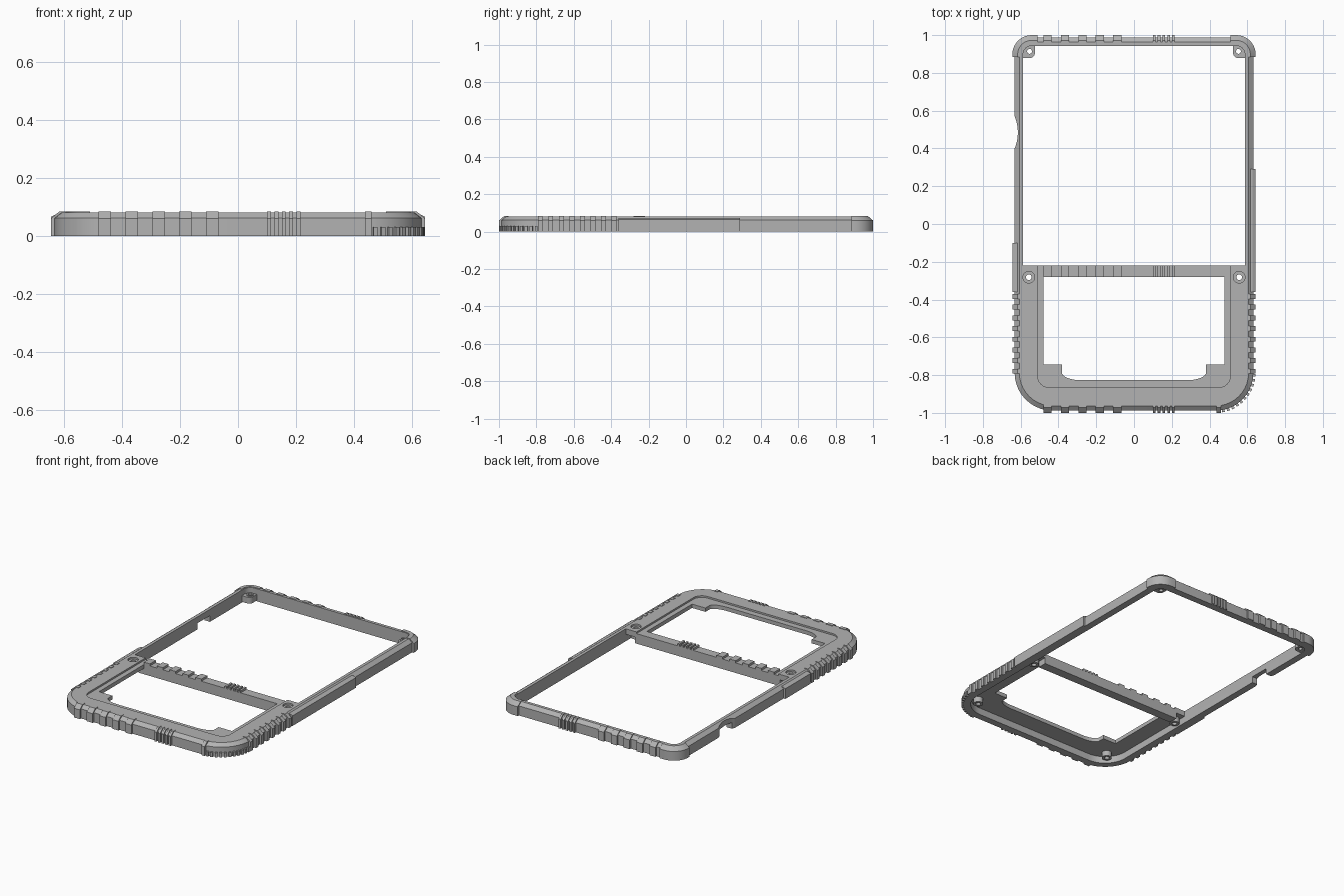
import bpy, bmesh
from math import sin, cos, pi, radians

old = bpy.data.objects.get("Cube")
if old:
    bpy.data.objects.remove(old)

grey = bpy.data.materials.new("plain grey")
grey.use_nodes = True
grey.diffuse_color = (0.45, 0.45, 0.45, 1)
grey.node_tree.nodes["Principled BSDF"].inputs["Base Color"].default_value = grey.diffuse_color
parts = []

HALF, END = 0.632, 0.988      # outer half width and half length
R_BACK, R_FRONT = 0.09, 0.2   # corner radii
TOP = 0.084


def add(name, mesh):
    mesh.materials.clear()
    mesh.materials.append(grey)
    obj = bpy.data.objects.new(name, mesh)
    bpy.context.collection.objects.link(obj)
    parts.append(obj)
    return obj


def sweep(name, path, profile, closed=False):
    """Sweep a section of (inset, z) pairs; path(inset) gives the plan points."""
    bm = bmesh.new()
    rows = [[bm.verts.new((x, y, z)) for x, y in path(d)] for d, z in profile]
    n, m = len(rows[0]), len(rows)
    for j in range(m):
        a, b = rows[j], rows[(j + 1) % m]
        for i in range(n if closed else n - 1):
            k = (i + 1) % n
            bm.faces.new((a[i], a[k], b[k], b[i]))
    if not closed:
        for i in (0, -1):
            bm.faces.new([r[i] for r in rows])
    bmesh.ops.recalc_face_normals(bm, faces=bm.faces)
    mesh = bpy.data.meshes.new(name)
    bm.to_mesh(mesh)
    bm.free()
    return add(name, mesh)


def plate(name, loops, z0, z1):
    """Flat plate from an outline and the holes in it."""
    curve = bpy.data.curves.new(name, "CURVE")
    curve.dimensions = "2D"
    curve.fill_mode = "BOTH"
    curve.extrude = (z1 - z0) / 2
    for pts in loops:
        s = curve.splines.new("POLY")
        s.points.add(len(pts) - 1)
        for p, (x, y) in zip(s.points, pts):
            p.co = (x, y, 0, 1)
        s.use_cyclic_u = True
    tmp = bpy.data.objects.new(name, curve)
    bpy.context.collection.objects.link(tmp)
    dg = bpy.context.evaluated_depsgraph_get()
    mesh = bpy.data.meshes.new_from_object(tmp.evaluated_get(dg))
    bpy.data.objects.remove(tmp)
    for v in mesh.vertices:
        v.co.z += (z0 + z1) / 2
    return add(name, mesh)


def arc(cx, cy, r, a0, a1, n=10):
    ang = [radians(a0 + (a1 - a0) * i / n) for i in range(n + 1)]
    return [(cx + r * cos(a), cy + r * sin(a)) for a in ang]


def circle(cx, cy, r):
    return arc(cx, cy, r, 0, 345, 23)


def mirror(pts):
    return pts + [(-x, y) for x, y in reversed(pts)]


def half_outline(d):
    bx, by = HALF - R_BACK, END - R_BACK
    fx, fy = HALF - R_FRONT, R_FRONT - END
    return arc(bx, by, R_BACK - d, 90, 0) + arc(fx, fy, R_FRONT - d, 0, -90)


def rect(d0, d1, z0, z1):
    return [(d0, z0), (d0, z1), (d1, z1), (d1, z0)]


WALL = [(0, 0), (0, 0.062), (0.025, 0.081), (0.045, 0.081), (0.045, 0)]
PAD = [(-0.012, 0), (-0.012, 0.06), (0.016, TOP), (0.04, TOP), (0.04, 0)]

# Outer wall running right round
wall = sweep("outer_wall", lambda d: mirror(half_outline(d)), WALL, True)

# Shallow thumb scoop and low slot in the right wall
cutters = [plate("scoop_cutter", [arc(-0.836, 0.485, 0.221, 0, 357, 119)], -0.1, 0.2),
           plate("slot_cutter", [[(-0.7, 0.42), (-0.5, 0.42), (-0.5, 0.55), (-0.7, 0.55)]],
                 -0.1, 0.04)]
for c in cutters:
    parts.remove(c)
    c.hide_render = True
    mod = wall.modifiers.new(c.name, "BOOLEAN")
    mod.operation = "DIFFERENCE"
    mod.solver = "EXACT"
    mod.object = c
dg = bpy.context.evaluated_depsgraph_get()
cut_mesh = bpy.data.meshes.new_from_object(wall.evaluated_get(dg))
wall.modifiers.clear()
wall.data = cut_mesh
for c in cutters:
    bpy.data.objects.remove(c)

# Back corner guards, side pads and side grip ribs
for s, side, pad_end in ((1, "left", 0.29), (-1, "right", -0.1)):
    def guard(d):
        pts = [(0.51, END - d)]
        pts += arc(HALF - R_BACK, END - R_BACK, R_BACK - d, 90, 0)
        return [(s * x, y) for x, y in pts + [(HALF - d, 0.885)]]

    def side_run(y0, y1):
        return lambda d: [(s * (HALF - d), y0), (s * (HALF - d), y1)]

    sweep(side + "_corner_guard", guard, PAD)
    sweep(side + "_pad", side_run(-0.36, pad_end),
          [(-0.012, 0), (-0.012, 0.066), (0.004, 0.074), (0.02, 0.074), (0.02, 0)])
    for i in range(8):
        y = -0.384 - 0.0565 * i
        sweep(side + "_grip_rib", side_run(y - 0.013, y + 0.013), PAD)

# Ribs along the front, back and crossbar
ribs = [(-0.48 + 0.0925 * i, -0.437 + 0.0925 * i) for i in range(5)]
ribs += [(0.1 + 0.0255 * i, 0.1135 + 0.0255 * i) for i in range(5)]


def cross_run(x0, x1, y, s=1):
    return lambda d: [(x0, y - s * d), (x1, y - s * d)]


for x0, x1 in ribs:
    sweep("back_rib", cross_run(x0, x1, END), PAD)
    sweep("front_rib", cross_run(x0, x1, -END, -1), PAD)
    sweep("crossbar_rib", cross_run(x0, x1, -0.22), rect(0, 0.06, 0.06, TOP))
sweep("front_end_rib", cross_run(0.437, 0.46, -END, -1), PAD)
sweep("crossbar", cross_run(-0.52, 0.52, -0.22), rect(0, 0.06, 0.005, 0.07))

# Fine teeth round the front left corner
for i in range(12):
    a = -86 + 7.5 * i
    sweep("corner_tooth",
          lambda d: arc(HALF - R_FRONT, R_FRONT - END, R_FRONT - d, a - 2, a + 2, 1),
          rect(-0.012, 0.01, 0, 0.03))

# Front panel: raised surround over a lower ledge with the window
edge = [(0.587, -0.22)] + [p for p in half_outline(0.045) if p[1] < -0.22]
recess = [(0.51, -0.22)] + arc(0.45, -0.805, 0.06, 0, -90)
window = [(0.478, -0.28), (0.478, -0.745), (0.382, -0.745)]
window += [(0.282 + 0.1 * cos(t), -0.785 - 0.042 * sin(t))
           for t in [pi / 16 * i for i in range(9)]]
screws = [(s * 0.557, -0.282) for s in (1, -1)]
surround = mirror(edge) + mirror(recess)[::-1]
surround = edge + [(-x, y) for x, y in reversed(edge)] + [(-x, y) for x, y in recess] + recess[::-1]
plate("panel_surround", [surround] + [circle(x, y, 0.031) for x, y in screws], 0.068, 0.081)
plate("panel_ledge", [mirror(edge), mirror(window)] + [circle(x, y, 0.015) for x, y in screws],
      0.045, 0.07)

# Screw bosses
for s in (1, -1):
    tab = [(0.59, 0.945), (0.59, 0.878)] + arc(0.552, 0.905, 0.027, 270, 180) + [(0.525, 0.945)]
    plate("back_screw_tab", [[(s * x, y) for x, y in tab], circle(s * 0.553, 0.914, 0.013)], 0.005, 0.045)
    plate("back_screw_collar", [circle(s * 0.553, 0.914, 0.022), circle(s * 0.553, 0.914, 0.013)], 0.04, 0.05)
    for x, y in ((0.557, -0.282), (0.51, -0.865)):
        plate("panel_screw_boss", [circle(s * x, y, 0.03), circle(s * x, y, 0.015)], 0.01, 0.05)

# Smooth the curves, keep the edges sharp
bpy.ops.object.select_all(action="DESELECT")
for o in parts:
    o.select_set(True)
bpy.context.view_layer.objects.active = wall
bpy.ops.object.shade_smooth_by_angle(angle=radians(25))
